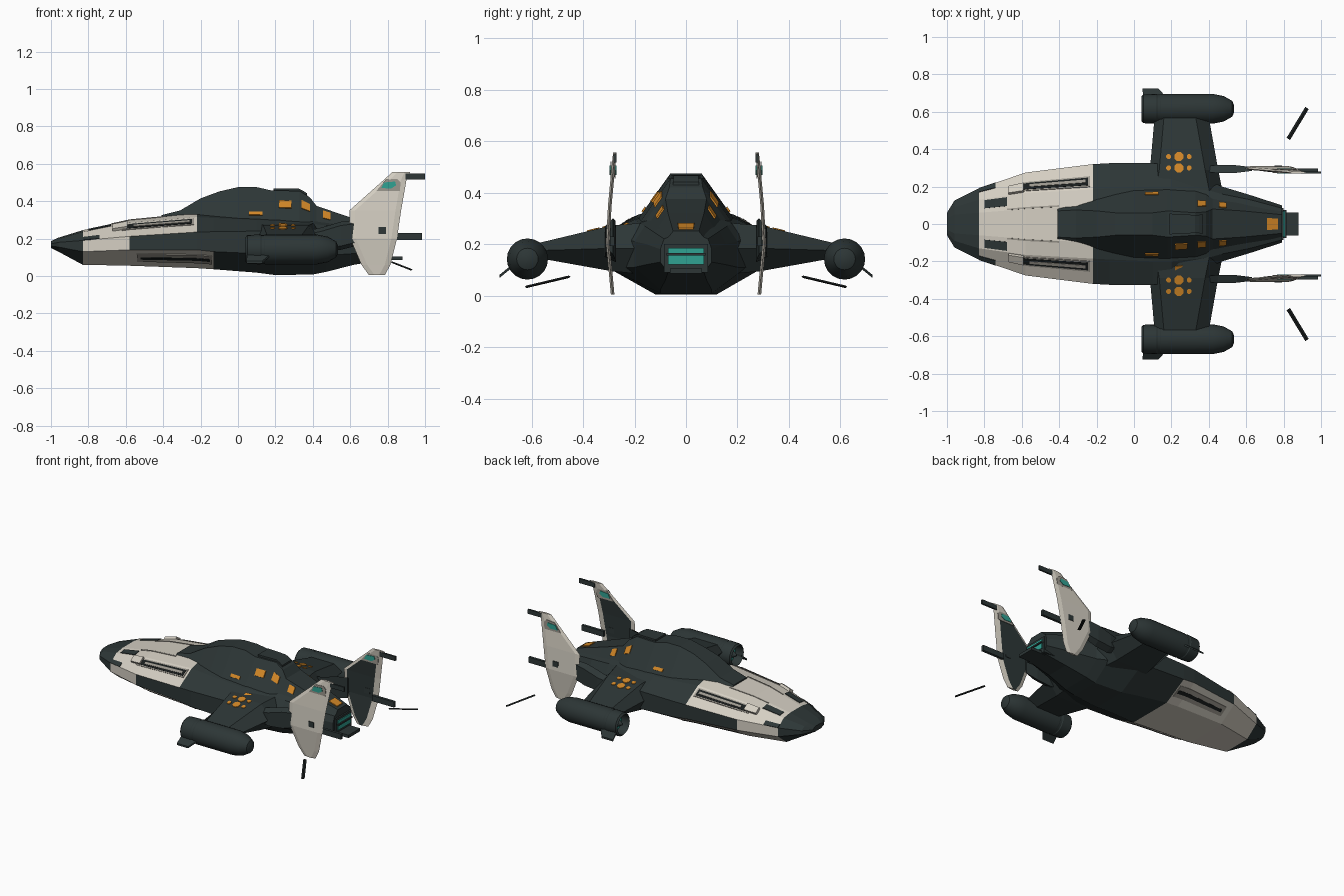
import bpy, bmesh, math
from mathutils import Vector

if "Cube" in bpy.data.objects:
    bpy.data.objects.remove(bpy.data.objects["Cube"])


def material(name, rgb):
    m = bpy.data.materials.new(name)
    m.diffuse_color = (*rgb, 1)
    m.use_nodes = True
    m.node_tree.nodes["Principled BSDF"].inputs["Base Color"].default_value = m.diffuse_color
    return m


MATS = [material("dark green grey", (0.026, 0.037, 0.037)),
        material("off white", (0.66, 0.62, 0.54)),
        material("orange", (0.64, 0.24, 0.02)),
        material("teal", (0.03, 0.36, 0.29)),
        material("warm grey", (0.33, 0.31, 0.27)),
        material("near black", (0.010, 0.013, 0.013))]
DARK, WHITE, ORANGE, TEAL, GREY, BLACK = range(6)


def loft(name, rings, rule=DARK, smooth=False):
    """Skin closed rings, cap both ends; rule is a colour or f(centre, strip)."""
    bm = bmesh.new()
    rows = [[bm.verts.new(p) for p in r] for r in rings]
    n = len(rows[0])
    strips = {}
    for a, b in zip(rows, rows[1:]):
        for k in range(n):
            f = bm.faces.new((a[k], a[(k + 1) % n], b[(k + 1) % n], b[k]))
            strips[f] = k
    strips[bm.faces.new(rows[0])] = -1
    strips[bm.faces.new(rows[-1])] = -2
    for f, k in strips.items():
        f.material_index = rule(f.calc_center_median(), k) if callable(rule) else rule
    bmesh.ops.recalc_face_normals(bm, faces=bm.faces[:])
    me = bpy.data.meshes.new(name)
    bm.to_mesh(me)
    bm.free()
    for m in MATS:
        me.materials.append(m)
    ob = bpy.data.objects.new(name, me)
    bpy.context.collection.objects.link(ob)
    if smooth:
        bpy.ops.object.select_all(action='DESELECT')
        ob.select_set(True)
        bpy.context.view_layer.objects.active = ob
        bpy.ops.object.shade_smooth_by_angle(angle=math.radians(30))
    return ob


def box(name, x, y, z, mat=DARK):
    return loft(name, [[(a, y[0], z[0]), (a, y[1], z[0]), (a, y[1], z[1]), (a, y[0], z[1])] for a in x], mat)


def body(name, stations, rule=DARK):
    """Mirror half cross-sections and skin them along x."""
    return loft(name, [[(x, y, z) for y, z in h] + [(x, -y, z) for y, z in reversed(h)]
                       for x, h in stations], rule)


def surf(stations, x, k, t):
    """Point on strip k of a body at position x, fraction t."""
    for (xa, a), (xb, b) in zip(stations, stations[1:]):
        if xa <= x <= xb:
            u = (x - xa) / (xb - xa)
            h = [Vector(p).lerp(Vector(q), u) for p, q in zip(a, b)]
            h += [Vector((-p.x, p.y)) for p in reversed(h)]
            return h[k].lerp(h[k + 1], t)


def plate(name, stations, k, xs, ts, mat, s=1, thick=0.006):
    """Thin plate lying on strip k of a body."""
    rings = []
    for i in range(9):
        x = xs[0] + (xs[1] - xs[0]) * i / 8
        p, q = (surf(stations, x, k, t) for t in ts)
        d = (q - p).normalized()
        n = Vector((d.y, -d.x))
        pts = [p - n * 0.003, q - n * 0.003, q + n * thick, p + n * thick]
        rings.append([(x, s * v.x, v.y) for v in pts])
    return loft(name, rings, mat)


# Hull: x, bottom z, bottom y, chine y, chine z low/high, shoulder y z, top y z
HULL = [(x, [(yb, zb), (yc, z1), (yc, z2), (ys, zs), (yt, zt)])
        for x, zb, yb, yc, z1, z2, ys, zs, yt, zt in [
    (-1.0, .15, .03, .06, .16, .172, .045, .18, .03, .186),
    (-.96, .13, .06, .125, .155, .18, .09, .198, .05, .205),
    (-.83, .06, .10, .19, .13, .19, .13, .235, .06, .245),
    (-.58, .055, .15, .275, .14, .212, .165, .285, .08, .30),
    (-.22, .042, .16, .32, .14, .235, .185, .315, .10, .335),
    (-.13, .036, .16, .325, .13, .237, .19, .31, .11, .33),
    (.10, .018, .13, .325, .12, .24, .20, .30, .12, .32),
    (.20, .005, .12, .32, .12, .24, .20, .295, .12, .32),
    (.40, .008, .10, .235, .11, .22, .18, .28, .10, .31),
    (.47, .022, .10, .20, .11, .21, .16, .27, .09, .30),
    (.62, .06, .08, .155, .12, .20, .13, .25, .07, .27),
    (.79, .09, .07, .10, .13, .18, .085, .22, .05, .235)]]


def hull_colour(c, k):
    if c.x < -.83:
        return DARK
    if k in (1, 7):
        return WHITE if c.x < -.58 else DARK
    return WHITE if c.x < (-.13 if k in (0, 8, 9) else -.22) else DARK


body("hull", HULL, hull_colour)

# Dorsal hump: x, base y z, top y z
HUMP = [(x, [(yb, zb), (yt, zt)]) for x, yb, zb, yt, zt in [
    (-.41, .10, .30, .07, .325), (-.31, .115, .30, .075, .35), (-.20, .15, .30, .07, .415),
    (-.10, .17, .30, .06, .452), (0, .185, .30, .06, .475), (.10, .185, .30, .06, .475),
    (.18, .185, .30, .07, .457), (.33, .175, .29, .06, .455), (.385, .165, .28, .065, .42),
    (.42, .15, .27, .08, .375), (.58, .125, .24, .07, .32), (.79, .09, .20, .05, .25)]]
body("dorsal_hump", HUMP)
plate("hump_roof_panel", HUMP, 1, (.19, .37), (.1, .9), DARK, 1, .012)
plate("tail_marking", HUMP, 1, (.71, .77), (.22, .78), ORANGE)

# Engine exhaust at the tail
box("exhaust_housing", (.70, .80), (-.085, .085), (.09, .20))
box("exhaust_glow", (.795, .806), (-.07, .07), (.12, .185), TEAL)
box("exhaust_slat", (.795, .815), (-.075, .075), (.155, .165))
box("exhaust_lip", (.76, .88), (-.062, .062), (.085, .105))

for s, side in ((1, "left"), (-1, "right")):
    # Painted plates and recess panels on the hull
    plate(f"upper_slot_frame_{side}", HULL, 2, (-.62, -.235), (.48, .90), GREY, s, .004)
    plate(f"upper_slot_{side}", HULL, 2, (-.60, -.245), (.54, .84), BLACK, s, .006)
    plate(f"upper_slot_rail_{side}", HULL, 2, (-.56, -.26), (.62, .74), GREY, s, .009)
    plate(f"slot_block_{side}", HULL, 2, (-.67, -.59), (.55, .95), WHITE, s, .018)
    plate(f"lower_slot_{side}", HULL, 0, (-.54, -.14), (.30, .75), GREY, s, .004)
    plate(f"lower_slot_groove_{side}", HULL, 0, (-.52, -.15), (.45, .58), BLACK, s, .006)
    plate(f"nose_patch_{side}", HULL, 3, (-.80, -.68), (.1, .7), DARK, s, .004)
    plate(f"nose_side_patch_{side}", HULL, 2, (-.83, -.74), (.0, .35), DARK, s, .004)
    plate(f"deck_line_{side}", HULL, 3, (-.68, -.40), (.88, .98), GREY, s, .003)
    plate(f"front_marking_{side}", HUMP, 0, (.06, .13), (.14, .24), ORANGE, s)
    plate(f"rear_marking_{side}", HUMP, 0, (.455, .495), (.45, .85), ORANGE, s)
    plate(f"mid_marking_{side}", HUMP, 0, (.34, .385), (.45, .72), ORANGE, s)
    if s < 0:
        plate("hump_marking", HUMP, 0, (.22, .285), (.42, .66), ORANGE, s)
        plate("side_marking", HULL, 2, (.22, .26), (.45, .75), ORANGE, s)

    # Wing tapering to the pod
    rings = []
    for y, x0, x1, zb, zt in ((.14, .06, .48, .08, .285), (.29, .085, .45, .095, .272), (.57, .11, .40, .145, .205)):
        zm = (zb + zt) / 2
        rings.append([(x, s * y, z) for x, z in (
            (x0, zm), (x0 + .05, zt), (x1 - .07, zt), (x1, zm), (x1 - .07, zb), (x0 + .05, zb))])
    loft(f"wing_{side}", rings)

    # Orange octagon and square wing markings
    for y in (.30, .36):
        for x, r in ((.185, .014), (.24, .026), (.295, .014)):
            ringz = []
            for dz in (-.004, .004):
                ringz.append([(x + r * math.cos(a), s * (y + r * math.sin(a)),
                               .272 - (y + r * math.sin(a) - .29) * .239 + dz)
                              for a in (math.pi / 8 + i * math.pi / 4 for i in range(8))])
            loft(f"wing_marking_{side}", ringz, ORANGE)

    # Pod with a glowing ring intake at the front
    pod = [(.05, .006), (.10, .035), (.10, .062), (.04, .066), (.05, .077), (.12, .08),
           (.125, .077), (.14, .077), (.145, .08), (.42, .08), (.48, .068), (.525, .042), (.535, .02)]
    loft(f"pod_{side}", [[(x, s * .616 + r * math.cos(i * math.pi / 10), .142 + r * math.sin(i * math.pi / 10))
                          for i in range(20)] for x, r in pod],
         lambda c, k: TEAL if c.x > .099 and c.x < .101 else DARK, True)
    loft(f"pod_fin_{side}", [[(x0, s * y, z), (x1, s * y, z), (x1, s * y, z - .012), (x0, s * y, z - .012)]
                             for y, z, x0, x1 in ((.67, .125, .05, .18), (.725, .08, .045, .13))])

    # Tail fin: z, leading x, trailing x, y
    FIN = [(.005, .70, .785, .285), (.06, .66, .815, .29), (.20, .60, .85, .304),
           (.35, .595, .872, .296), (.51, .775, .90, .281), (.555, .825, .92, .276)]
    rings = [[(x, s * (y + dy), z) for x, dy in (
        (x0, 0), (x0 + .03, .007), (x1 - .03, .007), (x1, 0), (x1 - .04, -.007), (x0 + .025, -.007))]
        for z, x0, x1, y in FIN]
    loft(f"tail_fin_{side}", rings, lambda c, k: DARK if k == 4 and c.z < .5 else WHITE)
    loft(f"fin_root_{side}", [[(x, s * (.294 + dy), z) for dy, z in (
        (-w, z0), (w, z0 + .02), (w, z1 - .02), (-w, z1))]
        for x, w, z0, z1 in ((.36, .012, .15, .24), (.45, .022, .13, .26), (.55, .02, .14, .29), (.63, .010, .16, .30))])
    box(f"fin_tip_{side}", (.88, 1.0), (s * .270, s * .282), (.517, .547))
    box(f"fin_stub_{side}", (.82, .985), (s * .278, s * .296), (.192, .23))
    # Fin paint plates on both faces
    for dy in (.007, -.009):
        def patch(name, outline, y, mat, lift=0):
            loft(name, [[(x, s * (y + dy + e + (lift if dy > 0 else -lift)), z - 0.0) for x, z in outline]
                        for e in (-.001, .003)], mat)
        patch(f"fin_shade_{side}", [(.74, .455), (.865, .455), (.87, .50), (.85, .52), (.79, .515)], .2835, GREY)
        patch(f"fin_light_{side}", [(.765, .47), (.82, .468), (.845, .485), (.84, .505), (.78, .50)], .2835, TEAL, .003)
        patch(f"fin_port_{side}", [(.75, .225), (.79, .225), (.79, .262), (.75, .262)], .302, DARK)

    # Detached rod behind the wing
    loft(f"rod_{side}", [[(x + dx, s * (y + dyy), z + dz) for dx, dyy, dz in (
        (-.009, .006, 0), (0, 0, .005), (.009, -.006, 0), (0, 0, -.005))]
        for x, y, z in ((.825, .455, .073), (.925, .62, .034))], BLACK)
